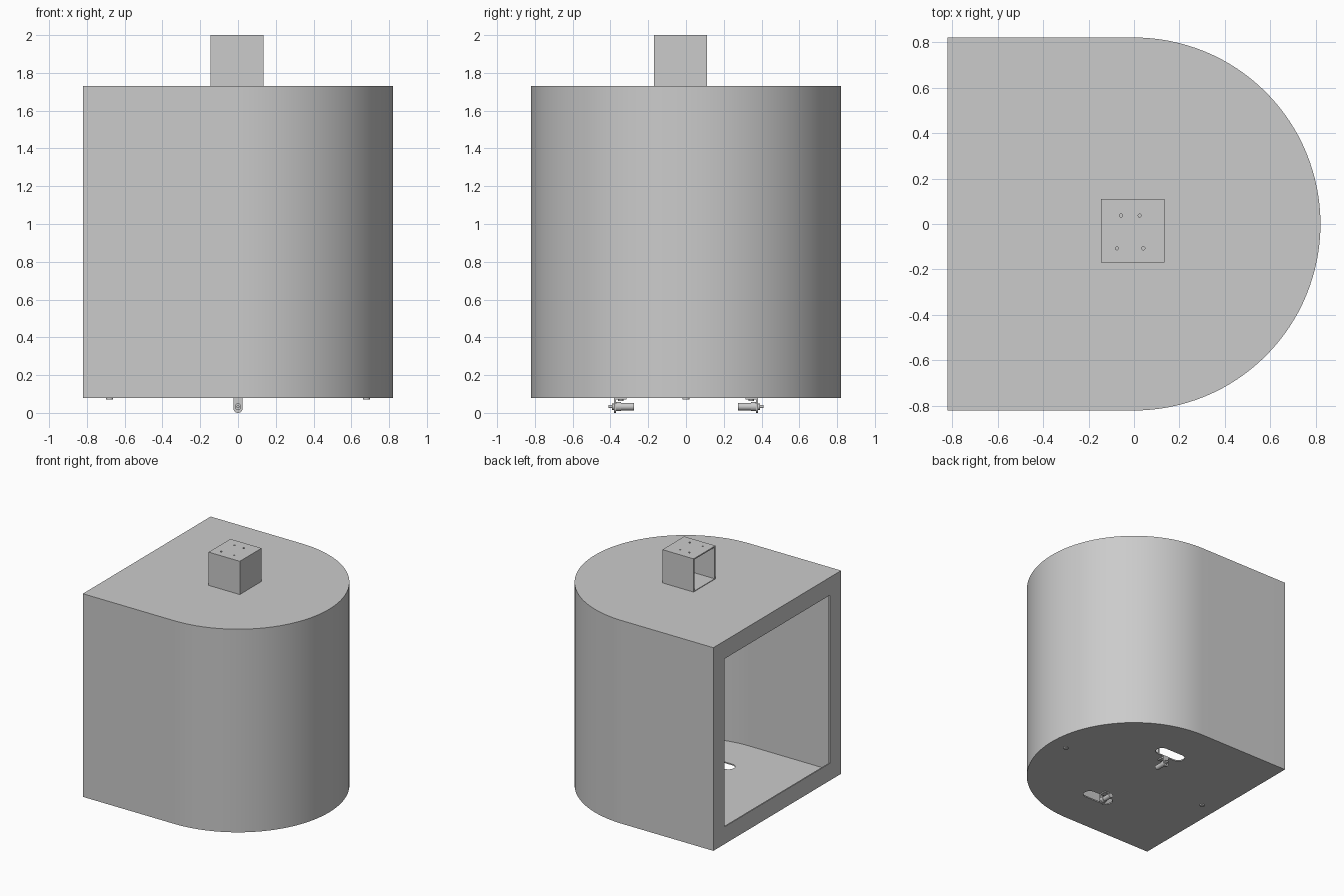
import bpy, bmesh, math
from mathutils import Matrix, Vector

default = bpy.data.objects.get("Cube")
if default:
    bpy.data.objects.remove(default)

grey = bpy.data.materials.new("plain grey")
grey.use_nodes = True
GREY = (0.6, 0.6, 0.6, 1)
grey.diffuse_color = GREY
grey.node_tree.nodes["Principled BSDF"].inputs["Base Color"].default_value = GREY

R, WALL = 0.82, 0.01
BASE, TOP = 0.08, 1.73


def finish(name, bm):
    bmesh.ops.recalc_face_normals(bm, faces=bm.faces)
    mesh = bpy.data.meshes.new(name)
    bm.to_mesh(mesh)
    bm.free()
    mesh.materials.append(grey)
    ob = bpy.data.objects.new(name, mesh)
    bpy.context.collection.objects.link(ob)
    return ob


def prism(name, outline, z0, z1, matrix=None):
    """Extrude a flat outline from z0 to z1, then place it."""
    bm = bmesh.new()
    face = bm.faces.new([bm.verts.new((x, y, z0)) for x, y in outline])
    ext = bmesh.ops.extrude_face_region(bm, geom=[face])
    moved = [v for v in ext["geom"] if isinstance(v, bmesh.types.BMVert)]
    bmesh.ops.translate(bm, verts=moved, vec=(0, 0, z1 - z0))
    if matrix:
        bm.transform(matrix)
    return finish(name, bm)


def arc(cx, cy, r, a0, a1, n):
    return [(cx + r * math.cos(math.radians(a0 + (a1 - a0) * i / n)),
             cy + r * math.sin(math.radians(a0 + (a1 - a0) * i / n))) for i in range(n + 1)]


def rect(x0, x1, y0, y1):
    return [(x0, y0), (x1, y0), (x1, y1), (x0, y1)]


def circle(cx, cy, r, n=20):
    return arc(cx, cy, r, 0, 360, n)[:-1]


def d_shape(r, x_back):
    return [(x_back, -r)] + arc(0, 0, r, -90, 90, 64) + [(x_back, r)]


def slot(cy, half, r):
    return arc(half, cy, r, -90, 90, 12) + arc(-half, cy, r, 90, 270, 12)


def cut(ob, cutters):
    bpy.context.view_layer.objects.active = ob
    for c in cutters:
        c.hide_render = True
        mod = ob.modifiers.new("cut", 'BOOLEAN')
        mod.operation, mod.solver, mod.object = 'DIFFERENCE', 'EXACT', c
        bpy.ops.object.modifier_apply(modifier=mod.name)
        bpy.data.objects.remove(c)


def smooth(ob):
    bpy.ops.object.select_all(action='DESELECT')
    ob.select_set(True)
    bpy.context.view_layer.objects.active = ob
    bpy.ops.object.shade_smooth_by_angle(angle=math.radians(30))


# Hollow D-shaped housing with a framed opening and two floor slots
housing = prism("housing", d_shape(R, -R), BASE, TOP)
cut(housing, [
    prism("cavity", d_shape(R - WALL, -R + WALL), BASE + WALL, TOP - WALL),
    prism("opening", rect(-R - 0.1, -R + 0.1, -R + 0.145, R - 0.145), BASE + 0.14, TOP - 0.145),
    prism("slot_left", slot(0.43, 0.08, 0.05), 0, 0.15),
    prism("slot_right", slot(-0.43, 0.08, 0.05), 0, 0.15),
])
smooth(housing)

# Small open box on the roof with four screw holes
box = prism("roof_box", rect(-0.145, 0.135, -0.17, 0.11), TOP, 2.0)
holes = [(-0.057, 0.037), (0.025, 0.037), (-0.075, -0.107), (0.041, -0.107)]
cut(box, [prism("box_cavity", rect(-0.2, 0.135 - WALL, -0.17 + WALL, 0.11 - WALL),
                TOP + 0.005, 2 - WALL)]
    + [prism("hole", circle(x, y, 0.007, 12), 1.95, 2.05) for x, y in holes])

# Studs through the floor
for name, x in (("front_stud", 0.68), ("rear_stud", -0.68)):
    smooth(prism(name, circle(x, 0, 0.018), 0.07, 0.10))

# Hanging latches: foot, rounded tab, stepped barrel and pin
for label, side in (("left", 1), ("right", -1)):
    # Local x, y, z become world x, z and outward y
    turn = Matrix(((1, 0, 0, 0), (0, 0, side, 0), (0, 1, 0, 0), (0, 0, 0, 1)))
    tab = arc(0, 0.025, 0.025, 180, 360, 16) + [(0.025, BASE), (-0.025, BASE)]
    smooth(prism(label + "_latch_tab", tab, 0.37, 0.382, turn))
    prism(label + "_latch_foot", rect(-0.025, 0.025, 0.07, BASE), 0.315, 0.375, turn)
    smooth(prism(label + "_latch_bolt", circle(0, side * 0.345, 0.014), 0.062, 0.10))
    for part, r, y0, y1 in (("barrel", 0.02, 0.275, 0.345), ("collar", 0.024, 0.345, 0.37),
                            ("nut", 0.017, 0.382, 0.392), ("pin", 0.008, 0.392, 0.41)):
        smooth(prism(label + "_latch_" + part, circle(0, 0.033, r), y0, y1, turn))
